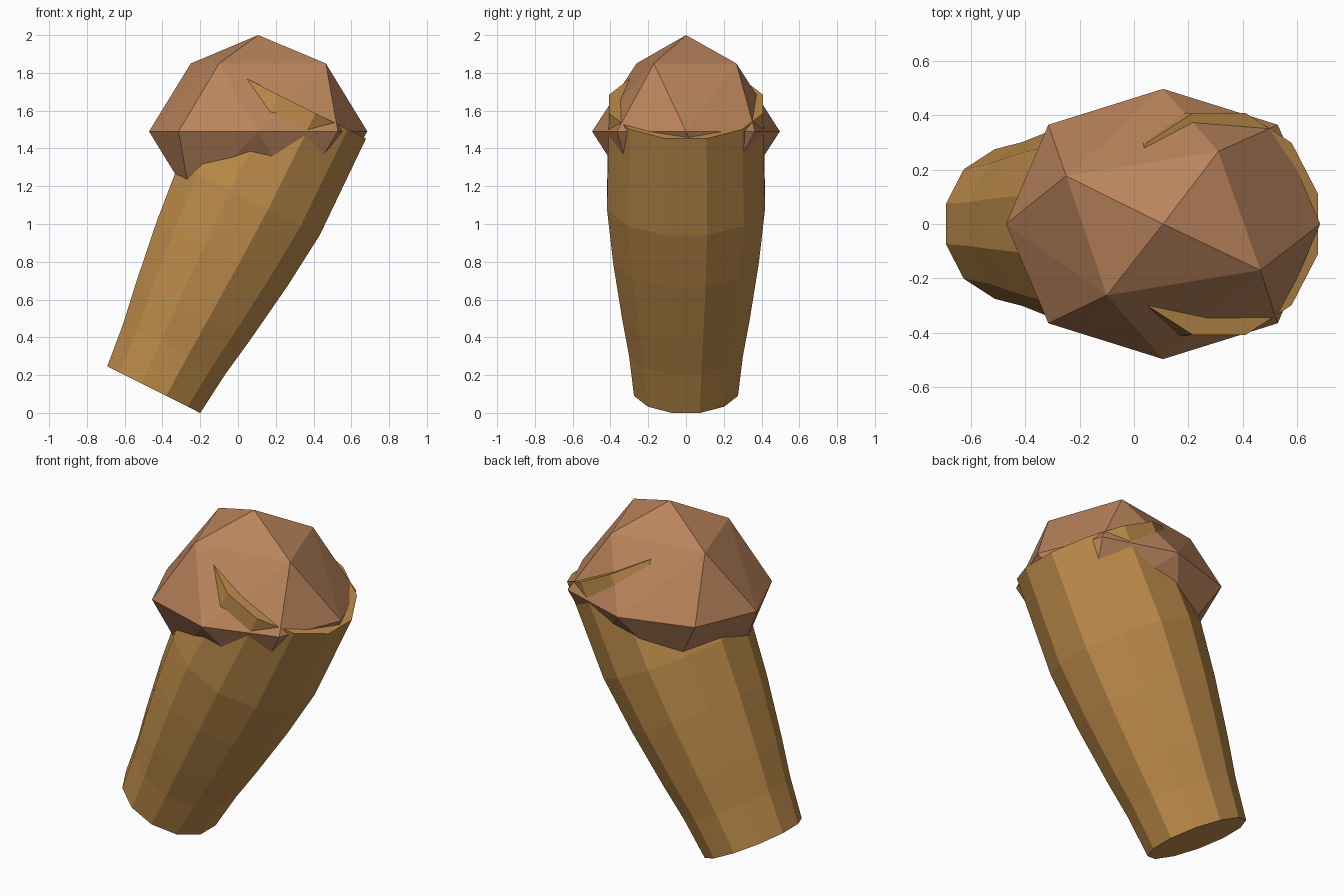
import bpy, bmesh, math
from mathutils import Matrix, Vector

if "Cube" in bpy.data.objects:
    bpy.data.objects.remove(bpy.data.objects["Cube"])


def material(name, rgb):
    m = bpy.data.materials.new(name)
    lin = [(c / 255 / 12.92) if c < 10 else ((c / 255 + 0.055) / 1.055) ** 2.4 for c in rgb]
    m.diffuse_color = (*lin, 1)
    m.use_nodes = True
    m.node_tree.nodes["Principled BSDF"].inputs["Base Color"].default_value = m.diffuse_color
    return m


def add_object(name, bm, mat):
    bmesh.ops.recalc_face_normals(bm, faces=bm.faces)
    mesh = bpy.data.meshes.new(name)
    bm.to_mesh(mesh)
    bm.free()
    mesh.materials.append(mat)
    obj = bpy.data.objects.new(name, mesh)
    bpy.context.collection.objects.link(obj)
    return obj


tan = material("wafer tan", (190, 140, 74))
brown = material("scoop brown", (186, 132, 92))

# Wafer cup: 12-sided closed lathe, leaning to the right
profile = [(0, 0.285), (0.24, 0.312), (0.458, 0.349), (0.80, 0.399), (1.124, 0.433), (1.692, 0.422)]
SIDES = 12
bm = bmesh.new()
rings = []
for h, r in profile:
    angles = [math.radians(15 + 360 / SIDES * i) for i in range(SIDES)]
    rings.append([bm.verts.new((r * math.cos(a), r * math.sin(a), h)) for a in angles])
for low, high in zip(rings, rings[1:]):
    for i in range(SIDES):
        j = (i + 1) % SIDES
        bm.faces.new((low[i], low[j], high[j], high[i]))
bm.faces.new(rings[0])
bm.faces.new(rings[-1])
cup = add_object("cup", bm, tan)
cup.matrix_world = Matrix.Translation((-0.446, 0, 0.123)) @ Matrix.Rotation(math.radians(26.67), 4, 'Y')

# Faceted scoop: hull of two poles, an eight-point equator and two four-point rings
CX, CZ, RISE = 0.107, 1.49, 0.36
points = [(CX, 0, 2.0), (CX, 0, 0.98)]
for sx in (-1, 1):
    points += [(CX + sx * 0.578, 0, CZ), (CX, sx * 0.497, CZ)]
    points += [(CX + sx * 0.422, sy * 0.365, CZ) for sy in (-1, 1)]
for x, y in ((-0.25, 0.177), (-0.10, -0.262), (0.31, 0.267), (0.465, -0.17)):
    points += [(x, y, CZ + RISE), (x, -y, CZ - RISE)]
bm = bmesh.new()
for p in points:
    bm.verts.new(Vector(p))
bmesh.ops.convex_hull(bm, input=bm.verts)
add_object("scoop", bm, brown)
